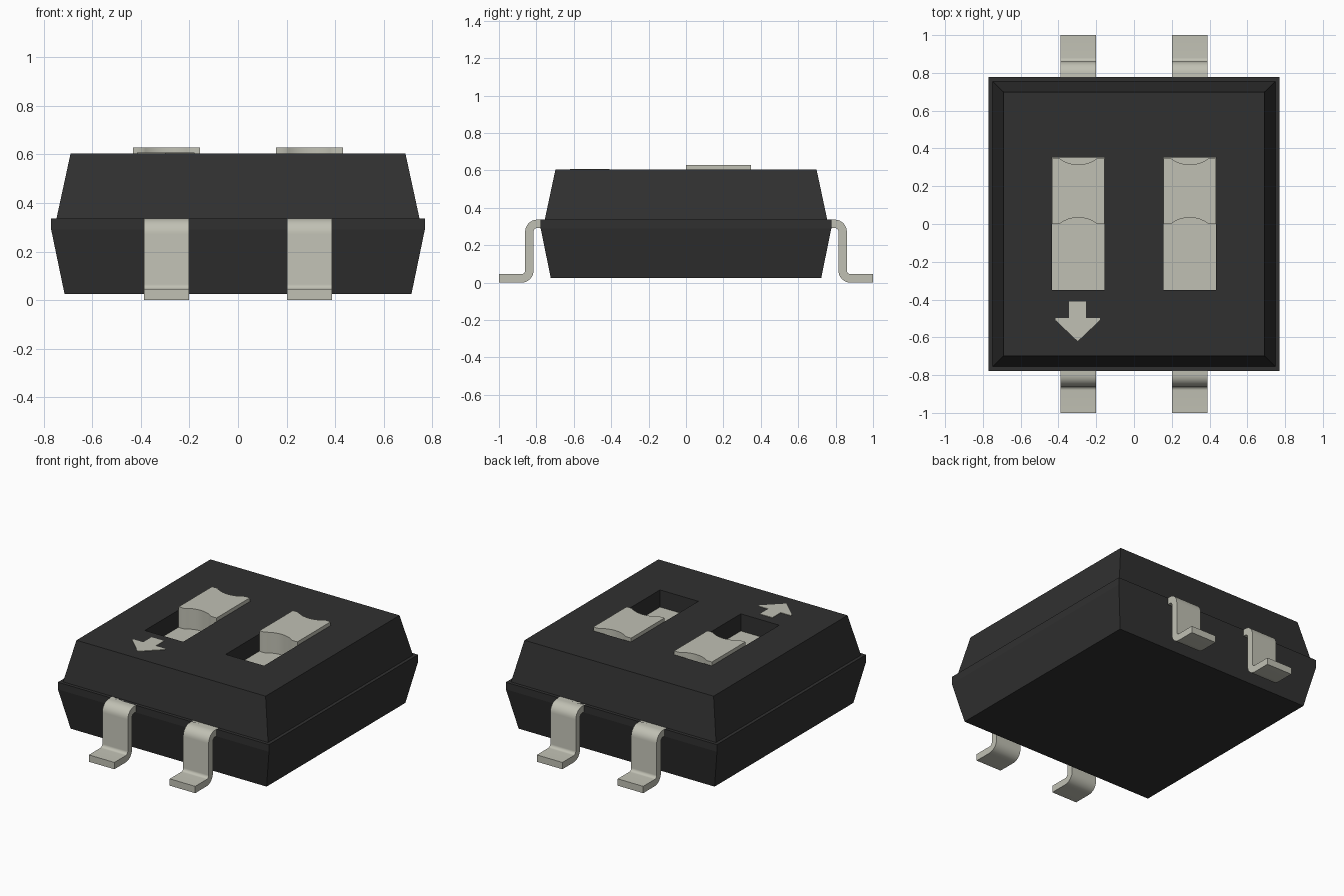
import bpy, bmesh, math
from mathutils import Vector

cube = bpy.data.objects.get("Cube")
if cube:
    bpy.data.objects.remove(cube, do_unlink=True)


def material(name, rgb):
    m = bpy.data.materials.new(name)
    m.use_nodes = True
    m.diffuse_color = (*rgb, 1)
    bsdf = next(n for n in m.node_tree.nodes if n.type == 'BSDF_PRINCIPLED')
    bsdf.inputs["Base Color"].default_value = (*rgb, 1)
    bsdf.inputs["Roughness"].default_value = 0.6
    return m


BLACK = material("black plastic", (0.03, 0.03, 0.03))
PALE = material("pale grey", (0.53, 0.53, 0.455))


def finish(name, bm, mat, smooth=False):
    bmesh.ops.recalc_face_normals(bm, faces=bm.faces)
    mesh = bpy.data.meshes.new(name)
    bm.to_mesh(mesh)
    bm.free()
    mesh.materials.append(mat)
    ob = bpy.data.objects.new(name, mesh)
    bpy.context.collection.objects.link(ob)
    bpy.ops.object.select_all(action='DESELECT')
    ob.select_set(True)
    bpy.context.view_layer.objects.active = ob
    if smooth:
        bpy.ops.object.shade_smooth_by_angle(angle=math.radians(35))
    return ob


def prism(name, outline, offset, mat, smooth=False):
    """Extrude a closed 3D outline along an offset vector."""
    bm = bmesh.new()
    face = bm.faces.new([bm.verts.new(p) for p in outline])
    new = bmesh.ops.extrude_face_region(bm, geom=[face])["geom"]
    bmesh.ops.translate(bm, vec=offset, verts=[v for v in new if isinstance(v, bmesh.types.BMVert)])
    return finish(name, bm, mat, smooth)


def box(name, x0, x1, y0, y1, z0, z1, mat):
    return prism(name, [(x0, y0, z0), (x1, y0, z0), (x1, y1, z0), (x0, y1, z0)], (0, 0, z1 - z0), mat)


def arc(cx, cy, r, a0, a1, n=8):
    return [(cx + r * math.cos(math.radians(a0 + (a1 - a0) * i / n)),
             cy + r * math.sin(math.radians(a0 + (a1 - a0) * i / n))) for i in range(n + 1)]


# Housing: stacked rectangular rings (half width, half depth, height)
rings = [(0.715, 0.723, 0.025), (0.77, 0.777, 0.29), (0.77, 0.777, 0.337),
         (0.748, 0.755, 0.337), (0.69, 0.698, 0.605)]
bm = bmesh.new()
loops = [[bm.verts.new((sx * hx, sy * hy, z)) for sx, sy in ((-1, -1), (1, -1), (1, 1), (-1, 1))]
         for hx, hy, z in rings]
for a, b in zip(loops, loops[1:]):
    for i in range(4):
        j = (i + 1) % 4
        bm.faces.new((a[i], a[j], b[j], b[i]))
bm.faces.new(loops[0][::-1])
bm.faces.new(loops[-1])
housing = finish("housing", bm, BLACK)

# Pockets, sliders and pocket floors
XC, HW, FLOOR = 0.295, 0.14, 0.492
for side, sx in (("right", -1), ("left", 1)):
    cx = sx * XC
    cutter = box("pocket_cutter", cx - HW, cx + HW, -0.35, 0.352, FLOOR - 0.012, 0.8, BLACK)
    cutter.hide_render = True
    bpy.context.view_layer.objects.active = housing
    mod = housing.modifiers.new("pocket", 'BOOLEAN')
    mod.operation, mod.solver, mod.object = 'DIFFERENCE', 'EXACT', cutter
    bpy.ops.object.modifier_apply(modifier=mod.name)
    bpy.data.objects.remove(cutter, do_unlink=True)

    box(f"pocket_floor_{side}", cx - HW, cx + HW, -0.35, 0.352, FLOOR - 0.012, FLOOR, PALE)

    # Slider plan: a block with a finger scoop in each end
    half, sag = 0.1, 0.034
    r = (half ** 2 + sag ** 2) / (2 * sag)
    t = math.degrees(math.asin(half / r))
    front = arc(cx, sag - r, r, 90 + t, 90 - t, 12)
    back = arc(cx, 0.348 - sag + r, r, 270 + t, 270 - t, 12)
    w = HW - 0.002
    plan = [(cx - w, 0)] + front + [(cx + w, 0), (cx + w, 0.348)] + back + [(cx - w, 0.348)]
    prism(f"slider_{side}", [(x, y, FLOOR) for x, y in plan], (0, 0, 0.628 - FLOOR), PALE, True)

# Direction arrow on the top face
half_arrow = [(0.045, -0.41), (0.045, -0.497), (0.118, -0.497), (0.118, -0.508)]
arrow = half_arrow + [(0, -0.62)] + [(-x, y) for x, y in half_arrow[::-1]]
prism("direction_arrow", [(x - 0.298, y, 0.604) for x, y in arrow], (0, 0, 0.004), PALE)

# Gull-wing leads: bent strip profile in (y, z), extruded across x
R, r = 0.065, 0.02
outer = [(0.7, 0.337)] + arc(0.86 - R, 0.337 - R, R, 90, 0) + arc(0.86 + r, 0.045 + r, r, 180, 270) + [(1.0, 0.045)]
inner = [(1.0, 0.0)] + arc(0.815 + R, R, R, 270, 180) + arc(0.815 - r, 0.292 - r, r, 0, 90) + [(0.7, 0.292)]
for end, sy in (("front", -1), ("back", 1)):
    for side, sx in (("right", -1), ("left", 1)):
        x0 = sx * 0.295 - 0.093
        prism(f"lead_{end}_{side}", [(x0, sy * y, z) for y, z in outer + inner], (0.186, 0, 0), PALE, True)
